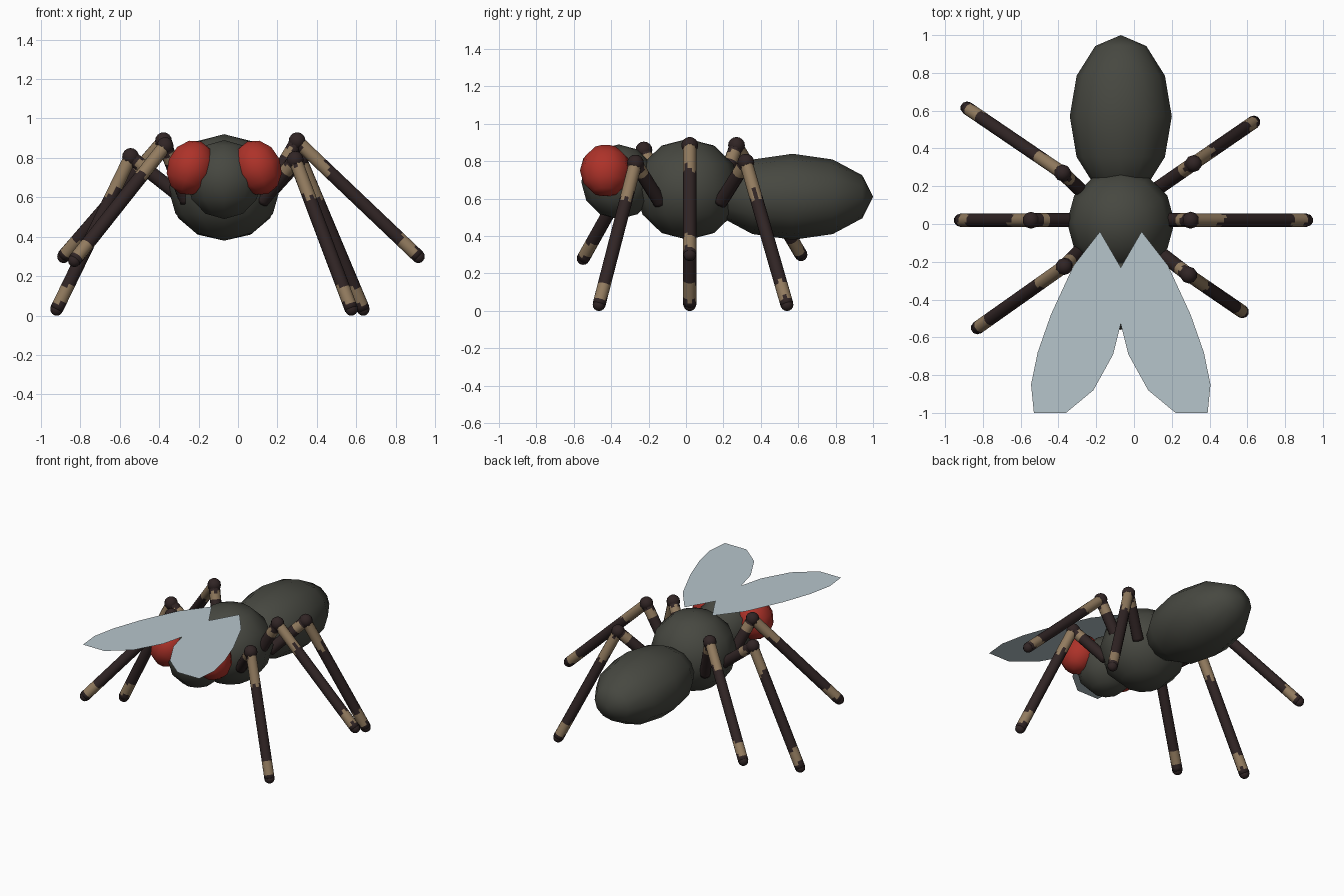
import bpy, bmesh, math, random
from mathutils import Vector, Matrix

if "Cube" in bpy.data.objects:
    bpy.data.objects.remove(bpy.data.objects["Cube"])

random.seed(4)
CX = -0.07  # body centre line


def material(name, rgb):
    m = bpy.data.materials.new(name)
    m.diffuse_color = (*rgb, 1)
    m.use_nodes = True
    m.node_tree.nodes["Principled BSDF"].inputs["Base Color"].default_value = m.diffuse_color
    return m


BODY = material("charcoal", (0.062, 0.064, 0.052))
EYE = material("red", (0.42, 0.032, 0.022))
WING = material("pale_blue_grey", (0.47, 0.56, 0.60))
DARK = material("dark_brown", (0.030, 0.018, 0.018))
TAN = material("tan", (0.29, 0.20, 0.115))


def finish(name, bm, mats, smooth=True):
    me = bpy.data.meshes.new(name)
    for f in bm.faces:
        f.smooth = smooth
    bm.to_mesh(me)
    bm.free()
    ob = bpy.data.objects.new(name, me)
    bpy.context.collection.objects.link(ob)
    for m in mats:
        me.materials.append(m)
    return ob


def ball(name, loc, radii, mat, seg=10, rings=6, rot=Matrix()):
    bm = bmesh.new()
    bmesh.ops.create_uvsphere(bm, u_segments=seg, v_segments=rings, radius=1)
    bm.transform(Matrix.Translation(loc) @ rot @ Matrix.Diagonal((*radii, 1)))
    return finish(name, bm, [mat])


def limb(name, a, b, radius, bands, sides=10, rings=36):
    """Straight rod from a to b; bands lists the (start, end) parts that are tan."""
    a, b = Vector(a), Vector(b)
    rot = (b - a).to_track_quat('Z', 'Y').to_matrix()
    bm = bmesh.new()
    loops = []
    for i in range(rings + 1):
        c = a.lerp(b, i / rings)
        loops.append([bm.verts.new(c + rot @ Vector((radius * math.cos(t), radius * math.sin(t), 0)))
                      for t in (2 * math.pi * k / sides for k in range(sides))])
    jitter = [random.uniform(-0.05, 0.05) for _ in range(sides)]
    for i in range(rings):
        for k in range(sides):
            n = (k + 1) % sides
            f = bm.faces.new((loops[i][k], loops[i][n], loops[i + 1][n], loops[i + 1][k]))
            t = (i + 0.5) / rings
            t += jitter[k] if t < 0.6 else jitter[k] * 0.4
            f.material_index = int(any(s <= t <= e for s, e in bands))
    bm.faces.new(loops[0][::-1])
    bm.faces.new(loops[-1])
    return finish(name, bm, [DARK, TAN])


# Body
ball("thorax", (CX, 0.01, 0.65), (0.285, 0.28, 0.27), BODY, seg=12)
ball("head", (CX, -0.36, 0.69), (0.20, 0.20, 0.20), BODY, seg=10)
ball("abdomen", (CX, 0.57, 0.61), (0.27, 0.23, 0.43), BODY, seg=12,
     rot=Matrix.Rotation(math.radians(-90), 4, 'X'))

# Eyes, tilted toward the centre line
for side, label in ((-1, "left"), (1, "right")):
    ball(label + "_eye", (CX + side * 0.17, -0.43, 0.75), (0.125, 0.137, 0.143), EYE, seg=10,
         rot=Matrix.Rotation(-side * math.radians(22), 4, 'Y'))

# Legs: knee and foot centres, with the hip sunk in the thorax
LEGS = {
    "left_front": ((-0.37, -0.225, 0.86), (-0.83, -0.55, 0.28)),
    "left_middle": ((-0.545, 0.02, 0.805), (-0.92, 0.02, 0.033)),
    "left_back": ((-0.378, 0.27, 0.885), (-0.885, 0.615, 0.30)),
    "right_front": ((0.29, -0.27, 0.79), (0.575, -0.465, 0.033)),
    "right_middle": ((0.30, 0.02, 0.885), (0.915, 0.02, 0.30)),
    "right_back": ((0.315, 0.32, 0.795), (0.635, 0.54, 0.033)),
}
for name, (knee, foot) in LEGS.items():
    side = -1 if knee[0] < 0 else 1
    hip = (CX + side * 0.19, 0.02 + (knee[1] - 0.02) * 0.55, 0.58)
    limb(name + "_upper_leg", hip, knee, 0.037, [(0.72, 0.86)], rings=18)
    limb(name + "_lower_leg", knee, foot, 0.035, [(0.0, 0.24), (0.85, 0.965)])
    ball(name + "_knee", knee, (0.045,) * 3, DARK, seg=10, rings=8)
    ball(name + "_foot", foot, (0.034,) * 3, DARK, seg=10, rings=8)

# Wings: flat almond outlines, offsets from the centre line
OUTLINE = [(0.11, -0.04), (0.25, -0.22), (0.37, -0.48), (0.44, -0.68), (0.475, -0.85),
           (0.46, -1.0), (0.29, -1.0), (0.145, -0.88), (0.04, -0.69), (0.0, -0.53),
           (-0.03, -0.38), (0.0, -0.23)]
for side, label in ((-1, "left"), (1, "right")):
    bm = bmesh.new()
    vs = [bm.verts.new((CX + side * x, y, 0.902 + 0.001 * side)) for x, y in OUTLINE]
    f = bm.faces.new(vs)
    f.normal_update()
    if f.normal.z < 0:
        f.normal_flip()
    finish(label + "_wing", bm, [WING], smooth=False)
